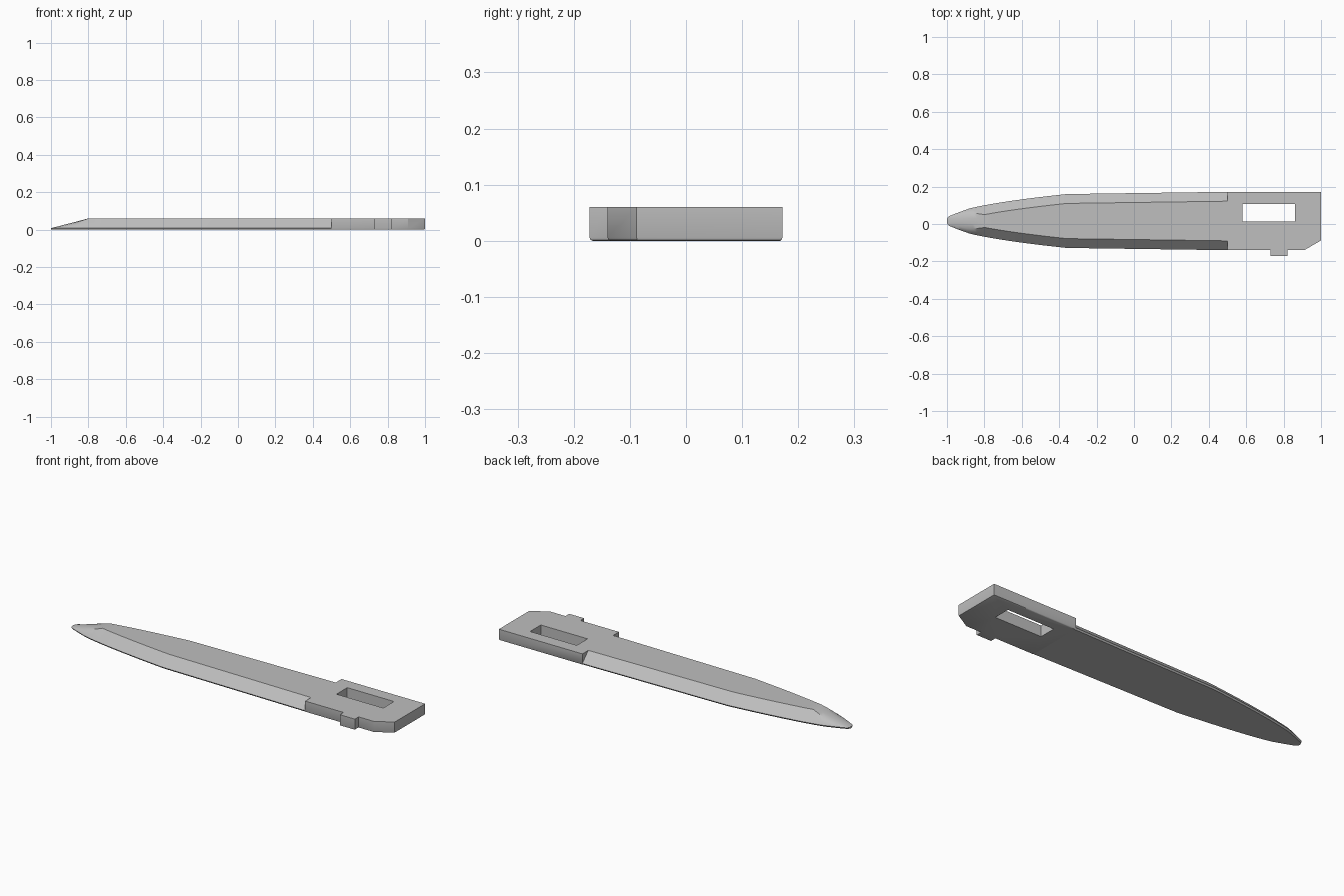
import bpy, bmesh, math

cube = bpy.data.objects.get("Cube")
if cube:
    bpy.data.objects.remove(cube, do_unlink=True)

THICK, EDGE, CENTRE, HALF = 0.06, 0.008, 0.016, 0.156
SHOULDER, TIP_START, BLADE_END = -0.36, -0.8, 0.5

grey = bpy.data.materials.new("plain grey")
grey.use_nodes = True
grey.diffuse_color = (0.52, 0.52, 0.52, 1)
grey.node_tree.nodes["Principled BSDF"].inputs["Base Color"].default_value = grey.diffuse_color


def finish(name, bm):
    bmesh.ops.recalc_face_normals(bm, faces=bm.faces)
    mesh = bpy.data.meshes.new(name)
    bm.to_mesh(mesh)
    bm.free()
    mesh.materials.append(grey)
    obj = bpy.data.objects.new(name, mesh)
    bpy.context.collection.objects.link(obj)
    bpy.ops.object.select_all(action='DESELECT')
    obj.select_set(True)
    bpy.context.view_layer.objects.active = obj
    bpy.ops.object.shade_smooth_by_angle(angle=math.radians(30))


def half_width(x):
    # straight sides, parabolic nose, small rounded end
    w = HALF - 0.33 * max(0, SHOULDER - x) ** 2
    return min(w, 0.008 + math.sqrt(max(0, x + 1)) * 0.17)


def section(x):
    # bevelled cross-section that becomes a rounded cone at the tip
    w = half_width(x)
    h = (THICK - EDGE) * min(1, max(0.02, (x + 1) / (TIP_START + 1)))
    t = max(w * 0.3, w - 0.05 * h / (THICK - EDGE))
    mid = (w + t) / 2
    side = [(w, 0), (mid, h / 2), (t, h), (t / 3, h)]
    flat = side + [(-y, z) for y, z in reversed(side)]
    blend = min(1, max(0, (TIP_START - x) / 0.12))
    pts = []
    for k, (y, z) in enumerate(flat):
        a = math.pi * k / (len(flat) - 1)
        pts.append((y + (w * math.cos(a) - y) * blend,
                    EDGE + z + (h * math.sin(a) - z) * blend))
    b = max(w * 0.6, w - 0.006)
    return pts + [(-b, 0), (b, 0)]


# Blade: lofted sections from tip to handle
stations = [-1, -0.997, -0.99, -0.98, -0.96]
stations += [-0.94 + 0.02 * i for i in range(7)]
stations += [TIP_START + 0.04 * i for i in range(12)] + [BLADE_END]
bm = bmesh.new()
rings = [[bm.verts.new((x, CENTRE + y, z)) for y, z in section(x)] for x in stations]
for a, b in zip(rings, rings[1:]):
    for i in range(len(a)):
        j = (i + 1) % len(a)
        bm.faces.new((a[i], a[j], b[j], b[i]))
bm.faces.new(rings[0])
bm.faces.new(rings[-1])
finish("blade", bm)

# Handle: flat outline with tab, clipped corner and slot
low, high = CENTRE - HALF, CENTRE + HALF
outline = [(BLADE_END, high), (BLADE_END, low), (0.73, low), (0.73, -0.172),
           (0.82, -0.172), (0.82, low), (0.91, low), (1, -0.088), (1, high)]
slot = [(0.58, 0.014), (0.86, 0.014), (0.86, 0.106), (0.58, 0.106)]
bm = bmesh.new()
loops = []
for pts in (outline, slot):
    vs = [bm.verts.new((x, y, 0)) for x, y in pts]
    loops.append([bm.edges.new((vs[i - 1], vs[i])) for i in range(len(vs))])
bmesh.ops.triangle_fill(bm, edges=loops[0] + loops[1], use_beauty=True)
base = list(bm.faces)
up = bmesh.ops.extrude_face_region(bm, geom=base, use_keep_orig=True)
bmesh.ops.translate(bm, vec=(0, 0, THICK),
                    verts=[v for v in up["geom"] if isinstance(v, bmesh.types.BMVert)])
bmesh.ops.recalc_face_normals(bm, faces=bm.faces)

# Softened lower rim, leaving the blade joint square
rim = [e for e in loops[0]
       if not all(abs(v.co.x - BLADE_END) < 0.001 for v in e.verts)]
bmesh.ops.bevel(bm, geom=rim, offset=0.006, segments=2, profile=0.5, affect='EDGES')
finish("handle", bm)
